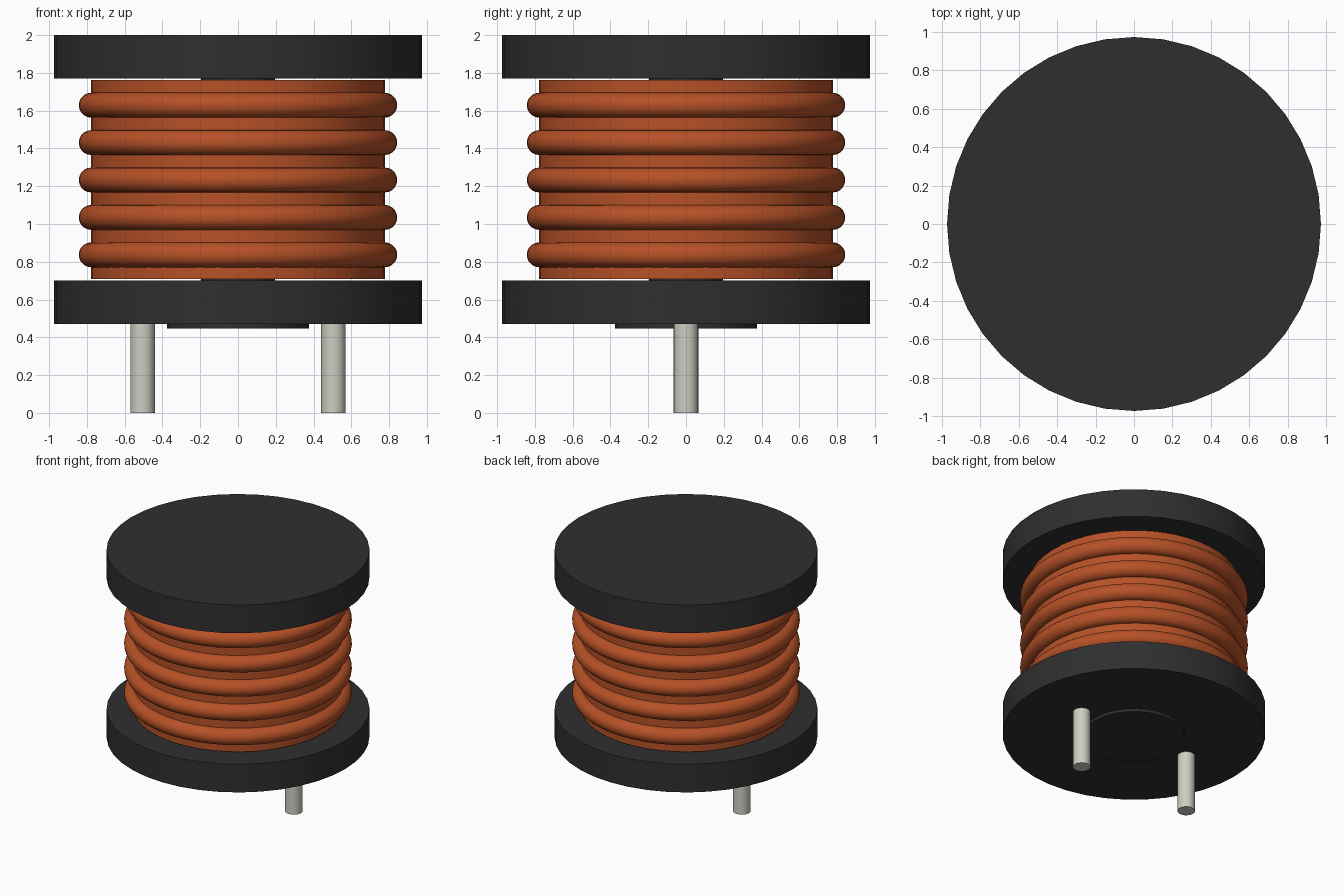
import bpy, math

cube = bpy.data.objects.get("Cube")
if cube:
    bpy.data.objects.remove(cube, do_unlink=True)


def material(name, rgb):
    m = bpy.data.materials.new(name)
    m.use_nodes = True
    m.diffuse_color = (*rgb, 1)
    bsdf = m.node_tree.nodes["Principled BSDF"]
    bsdf.inputs["Base Color"].default_value = (*rgb, 1)
    bsdf.inputs["Roughness"].default_value = 0.6
    return m


ferrite = material("dark ferrite", (0.028, 0.028, 0.028))
copper = material("copper wire", (0.47, 0.082, 0.02))
tin = material("tinned steel", (0.62, 0.61, 0.54))


def finish(name, mat):
    ob = bpy.context.object
    ob.name = name
    ob.data.name = name
    ob.data.materials.append(mat)
    bpy.ops.object.shade_smooth_by_angle(angle=math.radians(35))


def cylinder(name, mat, radius, low, high, x=0, sides=40):
    bpy.ops.mesh.primitive_cylinder_add(
        vertices=sides, radius=radius, depth=high - low,
        location=(x, 0, (low + high) / 2))
    finish(name, mat)


# Bobbin: two flanges, a central core and a raised disc underneath
cylinder("bottom_flange", ferrite, 0.973, 0.47, 0.70)
cylinder("top_flange", ferrite, 0.973, 1.77, 2.0)
cylinder("core", ferrite, 0.195, 0.68, 1.79)
cylinder("base_disc", ferrite, 0.375, 0.447, 0.48)

# Winding: a solid coil body with raised turns around it
cylinder("coil_body", copper, 0.777, 0.71, 1.763, sides=48)
for i in range(5):
    bpy.ops.mesh.primitive_torus_add(
        major_radius=0.777, minor_radius=0.066,
        major_segments=64, minor_segments=20,
        location=(0, 0, 0.837 + i * 0.198))
    finish(f"wire_turn_{i + 1}", copper)

# Pins
for side, x in (("left", 0.505), ("right", -0.505)):
    cylinder(f"{side}_pin", tin, 0.065, 0, 0.48, x, sides=24)
